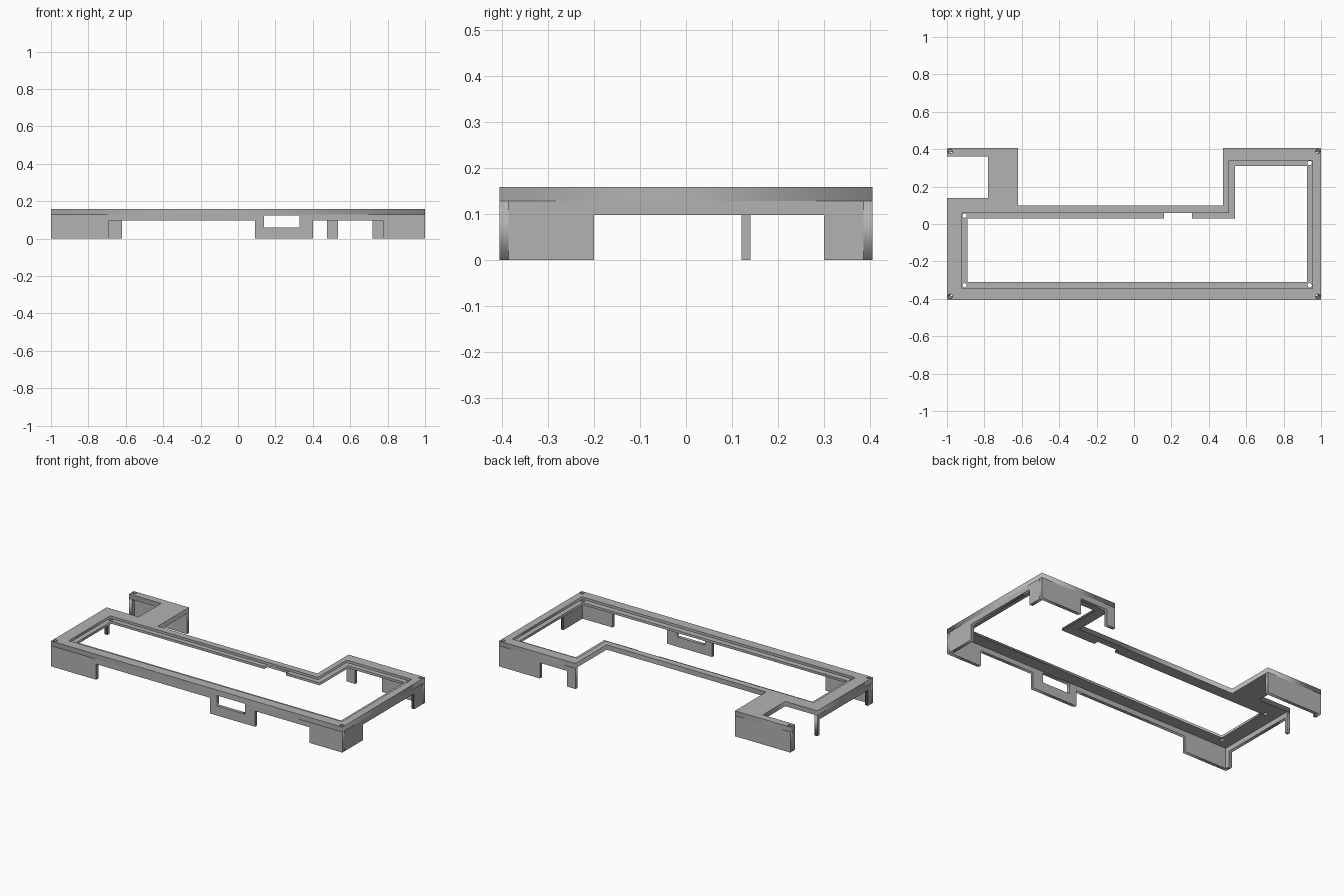
import bpy
from math import sin, cos, tau
from mathutils import Matrix

cube = bpy.data.objects.get("Cube")
if cube:
    bpy.data.objects.remove(cube)

gray = bpy.data.materials.new("plain gray")
gray.use_nodes = True
gray.diffuse_color = (0.45, 0.45, 0.45, 1)
gray.node_tree.nodes["Principled BSDF"].inputs["Base Color"].default_value = (0.45, 0.45, 0.45, 1)

# Matrices that map a flat profile plus depth onto each plane
FLAT = Matrix.Identity(4)
XZ = Matrix(((1, 0, 0, 0), (0, 0, 1, 0), (0, 1, 0, 0), (0, 0, 0, 1)))
YZ = Matrix(((0, 0, 1, 0), (1, 0, 0, 0), (0, 1, 0, 0), (0, 0, 0, 1)))


def slab(name, loops, low, high, plane=FLAT):
    """Extrude a filled outline (first loop) with holes (other loops)."""
    curve = bpy.data.curves.new(name, "CURVE")
    curve.dimensions = "2D"
    curve.fill_mode = "BOTH"
    curve.extrude = (high - low) / 2
    for loop in loops:
        spline = curve.splines.new("POLY")
        spline.points.add(len(loop) - 1)
        for point, (a, b) in zip(spline.points, loop):
            point.co = (a, b, 0, 1)
        spline.use_cyclic_u = True
    temp = bpy.data.objects.new(name, curve)
    bpy.context.scene.collection.objects.link(temp)
    deps = bpy.context.evaluated_depsgraph_get()
    mesh = bpy.data.meshes.new_from_object(temp.evaluated_get(deps))
    bpy.data.objects.remove(temp)
    mesh.transform(plane @ Matrix.Translation((0, 0, (low + high) / 2)))
    if plane.determinant() < 0:
        mesh.flip_normals()
    mesh.materials.clear()
    mesh.materials.append(gray)
    part = bpy.data.objects.new(name, mesh)
    bpy.context.scene.collection.objects.link(part)
    return part


def rect(a0, a1, b0, b1):
    return [(a0, b0), (a1, b0), (a1, b1), (a0, b1)]


def hole(x, y, r=0.012, n=12):
    return [(x + r * cos(tau * i / n), y + r * sin(tau * i / n)) for i in range(n)]


B, T = 0.405, 0.02            # back edge, wall thickness
SEAT, TOP, UNDER = 0.143, 0.158, 0.128
SKIRT = 0.097

# Top frame: a rim with a wide opening over a ledge with a narrower one
outer = [(-1, -0.405), (1, -0.405), (1, B), (0.475, B), (0.475, 0.1), (-0.62, 0.1),
         (-0.62, B), (-1, B), (-1, 0.36), (-0.78, 0.36), (-0.78, 0.14), (-1, 0.14)]
rim_opening = [(-0.92, -0.345), (0.955, -0.345), (0.955, 0.34), (0.508, 0.34),
               (0.508, 0.06), (-0.92, 0.06)]
ledge_opening = [(-0.89, -0.31), (0.925, -0.31), (0.925, 0.31), (0.54, 0.31), (0.54, 0.03),
                 (0.31, 0.03), (0.31, 0.059), (0.16, 0.059), (0.16, 0.03), (-0.89, 0.03)]
corner_holes = [hole(x, y) for x in (-0.983, 0.983) for y in (-0.387, 0.388)]
ledge_holes = [hole(0.939, 0.326), hole(0.939, -0.328), hole(-0.906, -0.328), hole(-0.906, 0.045)]
slab("rim", [outer, rim_opening] + corner_holes, SEAT, TOP)
slab("ledge", [outer, ledge_opening] + corner_holes + ledge_holes, UNDER, SEAT)

# Front wall with end legs and a windowed tab
front = [(-1, 0), (-0.69, 0), (-0.69, SKIRT), (0.09, SKIRT), (0.09, 0), (0.4, 0),
         (0.4, SKIRT), (0.775, SKIRT), (0.775, 0), (1, 0), (1, UNDER), (-1, UNDER)]
slab("front_wall", [front, rect(0.14, 0.33, 0.06, 0.124)], -B, T - B, XZ)

# Back walls: the left corner with a post, and the arm on the right
back = [(0.475, 0), (0.535, 0), (0.535, SKIRT), (0.72, SKIRT), (0.72, 0), (1, 0),
        (1, UNDER), (0.475, UNDER)]
slab("back_wall", [back], B - T, B, XZ)
slab("arm_wall", [rect(-1, -0.62, 0, UNDER)], B - T, B, XZ)
slab("arm_end", [rect(0.36, B - T, 0, UNDER)], -1, T - 1, YZ)

# Side walls between front and back
left_side = [(T - B, 0), (-0.2, 0), (-0.2, SKIRT), (0.3, SKIRT), (0.3, 0), (B - T, 0),
             (B - T, UNDER), (T - B, UNDER)]
slab("left_wall", [left_side], 1 - T, 1, YZ)
right_side = [(T - B, 0), (-0.355, 0), (-0.355, SKIRT), (0.12, SKIRT), (0.12, 0), (0.14, 0),
              (0.14, UNDER), (T - B, UNDER)]
slab("right_wall", [right_side], -1, T - 1, YZ)
